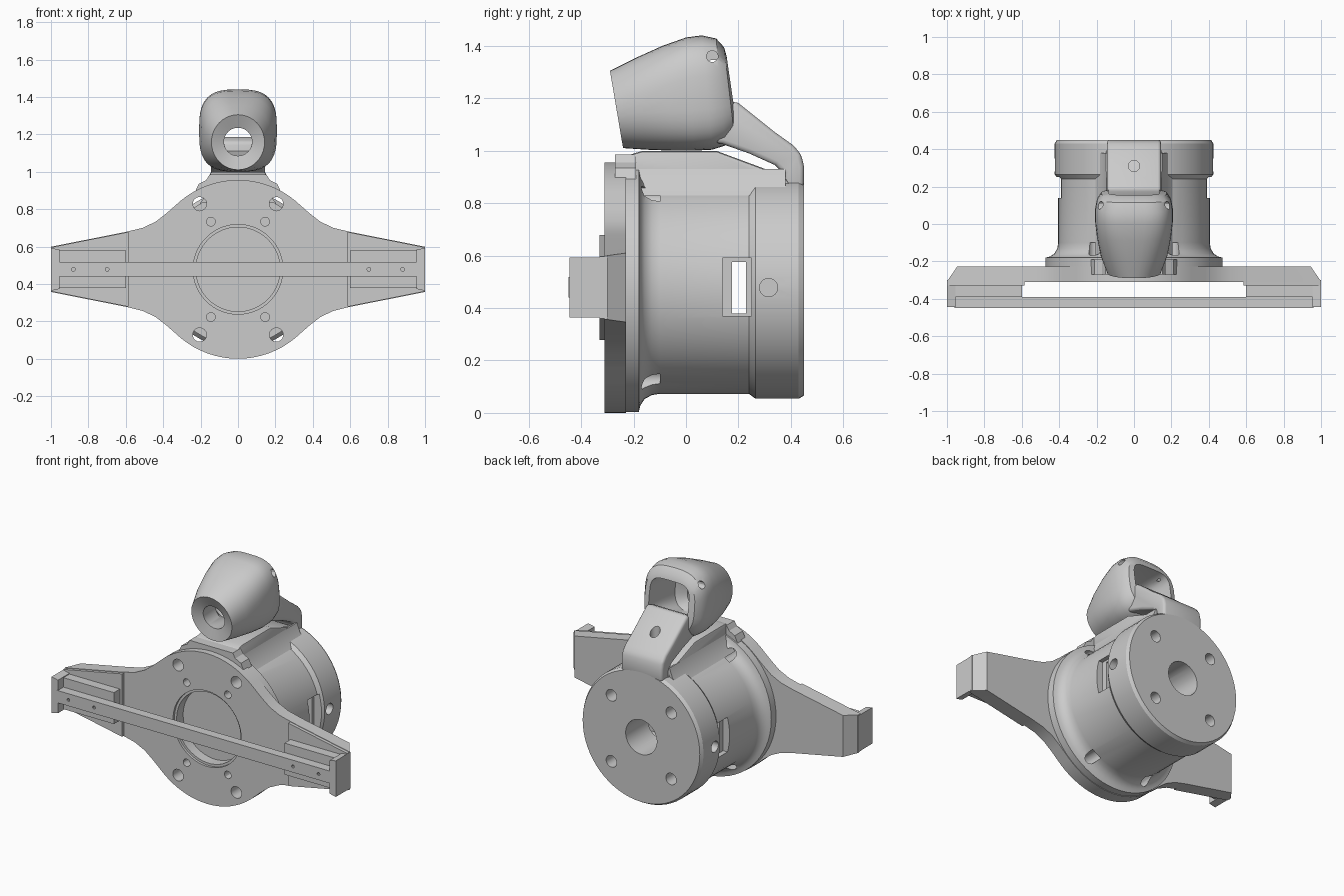
import bpy, bmesh, math
from mathutils import Vector

if "Cube" in bpy.data.objects:
    bpy.data.objects.remove(bpy.data.objects["Cube"])

CZ = 0.478  # height of the main axis


def make(name, bm):
    bmesh.ops.recalc_face_normals(bm, faces=bm.faces)
    me = bpy.data.meshes.new(name)
    bm.to_mesh(me)
    bm.free()
    ob = bpy.data.objects.new(name, me)
    bpy.context.collection.objects.link(ob)
    return ob


def prism(name, pts, axis, a, b):
    """Extrude a 2D outline along an axis: x -> (y,z), y -> (x,z), z -> (x,y)."""
    put = {'x': lambda p, t: (t, p[0], p[1]),
           'y': lambda p, t: (p[0], t, p[1]),
           'z': lambda p, t: (p[0], p[1], t)}[axis]
    bm = bmesh.new()
    v0 = [bm.verts.new(put(p, a)) for p in pts]
    v1 = [bm.verts.new(put(p, b)) for p in pts]
    bm.faces.new(v0)
    bm.faces.new(v1)
    n = len(pts)
    for i in range(n):
        j = (i + 1) % n
        bm.faces.new((v0[i], v0[j], v1[j], v1[i]))
    return make(name, bm)


def circle(u, v, r, n=24):
    return [(u + r * math.cos(2 * math.pi * (i + .5) / n),
             v + r * math.sin(2 * math.pi * (i + .5) / n)) for i in range(n)]


def rect(u0, u1, v0, v1):
    return [(u0, v0), (u1, v0), (u1, v1), (u0, v1)]


def loft(name, rings, closed):
    bm = bmesh.new()
    vs = [[bm.verts.new(p) for p in r] for r in rings]
    n = len(vs[0])
    for k in range(len(vs) if closed else len(vs) - 1):
        a, b = vs[k], vs[(k + 1) % len(vs)]
        for i in range(n):
            j = (i + 1) % n
            bm.faces.new((a[i], a[j], b[j], b[i]))
    if not closed:
        bm.faces.new(vs[0])
        bm.faces.new(vs[-1])
    return make(name, bm)


def bake(ob):
    dg = bpy.context.evaluated_depsgraph_get()
    ob.data = bpy.data.meshes.new_from_object(ob.evaluated_get(dg))
    ob.modifiers.clear()


def bevel(ob, w, seg=3):
    m = ob.modifiers.new("bevel", 'BEVEL')
    m.width, m.segments, m.angle_limit = w, seg, math.radians(25)
    bake(ob)


def cut(obs, cutter):
    for ob in obs:
        m = ob.modifiers.new("cut", 'BOOLEAN')
        m.operation, m.solver, m.object = 'DIFFERENCE', 'EXACT', cutter
        bake(ob)
    bpy.data.objects.remove(cutter)


# Turned housing with flange fillet and thicker rear band
prof = [(.474, -.295), (.474, -.18), (.45, -.174), (.425, -.158), (.41, -.13), (.405, -.1),
        (.405, .24), (.424, .265), (.424, .43), (.412, .45)]
N = 64
body = loft("housing", [[(r * math.cos(2 * math.pi * i / N), y, CZ + r * math.sin(2 * math.pi * i / N))
                         for i in range(N)] for r, y in prof], False)

# Front plate: disc flowing into two tapered wings
q = [(1, .121), (.6, .2), (.51, .222), (.44, .255), (.38, .302)]
q += [(.478 * math.cos(math.radians(a)), .478 * math.sin(math.radians(a))) for a in range(50, 91, 5)]
half = q + [(-x, z) for x, z in reversed(q[:-1])]
outline = half + [(-x, -z) for x, z in half]
plate = prism("front_plate", [(x, z + CZ) for x, z in outline], 'y', -.31, -.228)
for s in (-1, 1):
    cut([plate], prism("corner", [(s * .94, -.22), (s * 1.02, -.22), (s * 1.02, -.31), (s * .995, -.30)],
                       'z', 0, 1))

# Stepped wing tips that carry the cross bar
for s, side in ((-1, "left"), (1, "right")):
    prism(side + "_wing_step", [(s * .585, CZ - .2), (s * .999, CZ - .118), (s * .999, CZ + .118),
                                (s * .585, CZ + .2)], 'y', -.33, -.3)
    prism(side + "_wing_block", [(s * .6, CZ - .1), (s * .99, CZ - .1), (s * .99, CZ + .1),
                                 (s * .6, CZ + .1)], 'y', -.39, -.3)
    prism(side + "_end_clip", [(s * .955, CZ - .105), (s * 1, CZ - .115), (s * 1, CZ + .115),
                               (s * .955, CZ + .105)], 'y', -.445, -.3)
bar = prism("cross_bar", rect(-.96, .96, CZ - .038, CZ + .04), 'y', -.448, -.39)
for x in (-.88, -.7, .7, .88):
    cut([bar], prism("pin", circle(x, CZ, .01, 10), 'y', -.5, -.42))

# Saddle on top of the housing
saddle = prism("saddle", [(-.24, .85), (-.24, .955), (-.215, .985), (-.17, .998), (.12, .998), (.37, .905),
                          (.42, .85)], 'x', -.15, .15)
bevel(saddle, .012, 2)
prism("saddle_fillet", [(-.24, .87), (-.21, .935), (-.17, .955), (-.152, .985), (.152, .985),
                        (.17, .955), (.21, .935), (.24, .87)], 'y', -.27, -.19)
for s, side in ((-1, "left"), (1, "right")):
    prism(side + "_saddle_skirt", [(s * .14, .84), (s * .205, .83), (s * .17, .875), (s * .15, .93),
                                   (s * .14, .93)], 'y', -.2, .38)

# Curved arm rising from the rear of the housing to the head
arm = prism("arm", [(.45, .86), (.45, .94), (.44, .985), (.41, 1.02), (.34, 1.07), (.19, 1.19), (.12, 1.16),
                    (.11, 1.03), (.14, 1.025), (.24, .99), (.34, .945), (.375, .91), (.375, .86)],
            'x', -.145, .145)
bevel(arm, .018, 3)
cut([arm], prism("hole", circle(0, .31, .03, 16), 'z', .9, 1.3))


# Hollow head: rounded sections from nose to rear rim, then back through the inside
def section(ty, tz, by, bz, w, e, n=40):
    t, b = Vector((0, ty, tz)), Vector((0, by, bz))
    c, up = (t + b) / 2, (t - b) / 2
    out = []
    for i in range(n):
        a = 2 * math.pi * i / n
        cu, cv = math.cos(a), math.sin(a)
        u = math.copysign(abs(cu) ** (2 / e), cu)
        v = math.copysign(abs(cv) ** (2 / e), cv)
        out.append(c + up * v + Vector((w * u, 0, 0)))
    return out


sections = [(-.29, 1.305, -.24, 1.01, .142, 2), (-.19, 1.355, -.15, 1.004, .178, 2.3),
            (-.09, 1.4, -.05, 1.0, .198, 2.7), (0, 1.432, .03, 1.0, .208, 3),
            (.06, 1.44, .1, 1.004, .208, 3), (.115, 1.428, .15, 1.02, .198, 3),
            (.145, 1.395, .185, 1.055, .175, 3), (.155, 1.36, .19, 1.12, .138, 4),
            (.03, 1.35, .05, 1.1, .138, 4), (-.08, 1.32, -.06, 1.07, .125, 3),
            (-.13, 1.25, -.11, 1.08, .075, 2), (-.255, 1.235, -.23, 1.085, .075, 2)]
head = loft("hollow_head", [section(*s) for s in sections], True)
for s in (-1, 1):
    cut([head], prism("hole", circle(.1, 1.36, .022, 12), 'x', s * .1, s * .3))

# Bolt holes, centre recess and rear bore
cut([plate, body], prism("recess", circle(0, CZ, .225, 48), 'y', -.4, -.23))
cut([plate], prism("recess_lip", circle(0, CZ, .24, 48), 'y', -.4, -.295))
cut([body], prism("rear_bore", circle(0, CZ, .11, 32), 'y', 0, .6))
for sx in (-1, 1):
    for sz in (-1, 1):
        cut([plate, body], prism("hole", circle(sx * .205, CZ + sz * .35, .037, 18), 'y', -.4, -.1))
        cut([plate, body], prism("hole", circle(sx * .145, CZ + sz * .255, .024, 12), 'y', -.4, -.15))
        cut([body], prism("hole", circle(sx * .21, CZ + sz * .21, .037, 18), 'y', .25, .6))
        cut([body], prism("hole", circle(sx * .075, CZ + sz * .13, .024, 12), 'y', -.4, -.1))
    cut([body], prism("hole", circle(sx * .15, CZ, .024, 12), 'y', -.4, -.1))
    # Side windows
    cut([body], prism("window", rect(.14, .25, .37, .59), 'x', sx * .36, sx * .6))
    cut([body], prism("hole", circle(.315, CZ, .035, 18), 'x', sx * .25, sx * .6))
cut([body], prism("window_slot", rect(.175, .228, .38, .575), 'x', -.6, .6))

# Smooth shading with crisp edges
bpy.ops.object.select_all(action='DESELECT')
for ob in bpy.data.objects:
    ob.select_set(True)
bpy.context.view_layer.objects.active = body
bpy.ops.object.shade_smooth_by_angle(angle=math.radians(30))
